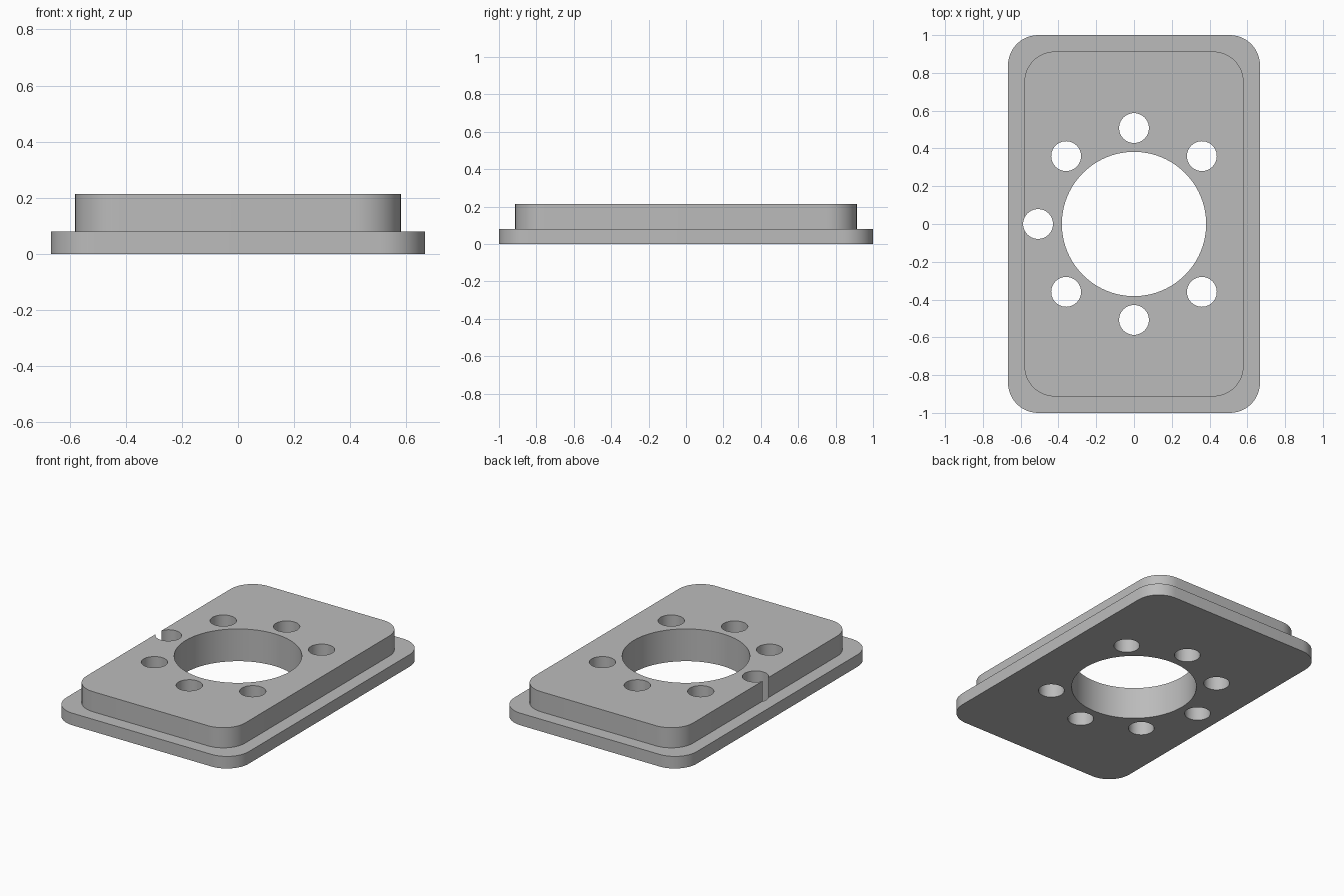
import bpy
import bmesh
from math import cos, sin, pi

cube = bpy.data.objects.get("Cube")
if cube:
    bpy.data.objects.remove(cube, do_unlink=True)

grey = bpy.data.materials.new("plain grey")
grey.use_nodes = True
colour = (0.5, 0.5, 0.5, 1)
grey.diffuse_color = colour
grey.node_tree.nodes["Principled BSDF"].inputs["Base Color"].default_value = colour


def prism(name, outline, bottom, top):
    """Extrude a closed outline straight up."""
    bm = bmesh.new()
    face = bm.faces.new([bm.verts.new((x, y, bottom)) for x, y in outline])
    grown = bmesh.ops.extrude_face_region(bm, geom=[face])["geom"]
    verts = [v for v in grown if isinstance(v, bmesh.types.BMVert)]
    bmesh.ops.translate(bm, verts=verts, vec=(0, 0, top - bottom))
    bmesh.ops.recalc_face_normals(bm, faces=bm.faces)
    mesh = bpy.data.meshes.new(name)
    bm.to_mesh(mesh)
    bm.free()
    mesh.materials.append(grey)
    obj = bpy.data.objects.new(name, mesh)
    bpy.context.collection.objects.link(obj)
    return obj


def rounded_rectangle(half_x, half_y, radius, steps=12):
    points = []
    for quarter, (sx, sy) in enumerate([(1, 1), (-1, 1), (-1, -1), (1, -1)]):
        for i in range(steps + 1):
            a = (quarter + i / steps) * pi / 2
            points.append((sx * (half_x - radius) + radius * cos(a),
                           sy * (half_y - radius) + radius * sin(a)))
    return points


def circle(x, y, radius, steps):
    return [(x + radius * cos(2 * pi * i / steps),
             y + radius * sin(2 * pi * i / steps)) for i in range(steps)]


def combine(target, tool, operation):
    """Apply a boolean and discard the tool."""
    mod = target.modifiers.new("combine", "BOOLEAN")
    mod.operation = operation
    mod.solver = "EXACT"
    mod.object = tool
    tool.hide_render = True
    bpy.context.view_layer.objects.active = target
    bpy.ops.object.modifier_apply(modifier=mod.name)
    bpy.data.objects.remove(tool, do_unlink=True)


# Wide base flange with the raised block fused on top
plate = prism("stepped_plate", rounded_rectangle(0.667, 1.0, 0.16), 0, 0.08)
block = prism("raised_block", rounded_rectangle(0.58, 0.913, 0.16), 0.04, 0.213)
combine(plate, block, "UNION")

# Central bore
combine(plate, prism("bore_cutter", circle(0, 0, 0.382, 96), -0.1, 0.4), "DIFFERENCE")

# Bolt holes on a ring, leaving out the +x position
for k in range(1, 8):
    a = k * pi / 4
    hole = circle(0.508 * cos(a), 0.508 * sin(a), 0.079, 48)
    combine(plate, prism("bolt_hole_cutter", hole, -0.1, 0.4), "DIFFERENCE")

# Smooth round walls, crisp rims
bpy.ops.object.select_all(action="DESELECT")
plate.select_set(True)
bpy.context.view_layer.objects.active = plate
bpy.ops.object.shade_smooth_by_angle(angle=pi / 6)
